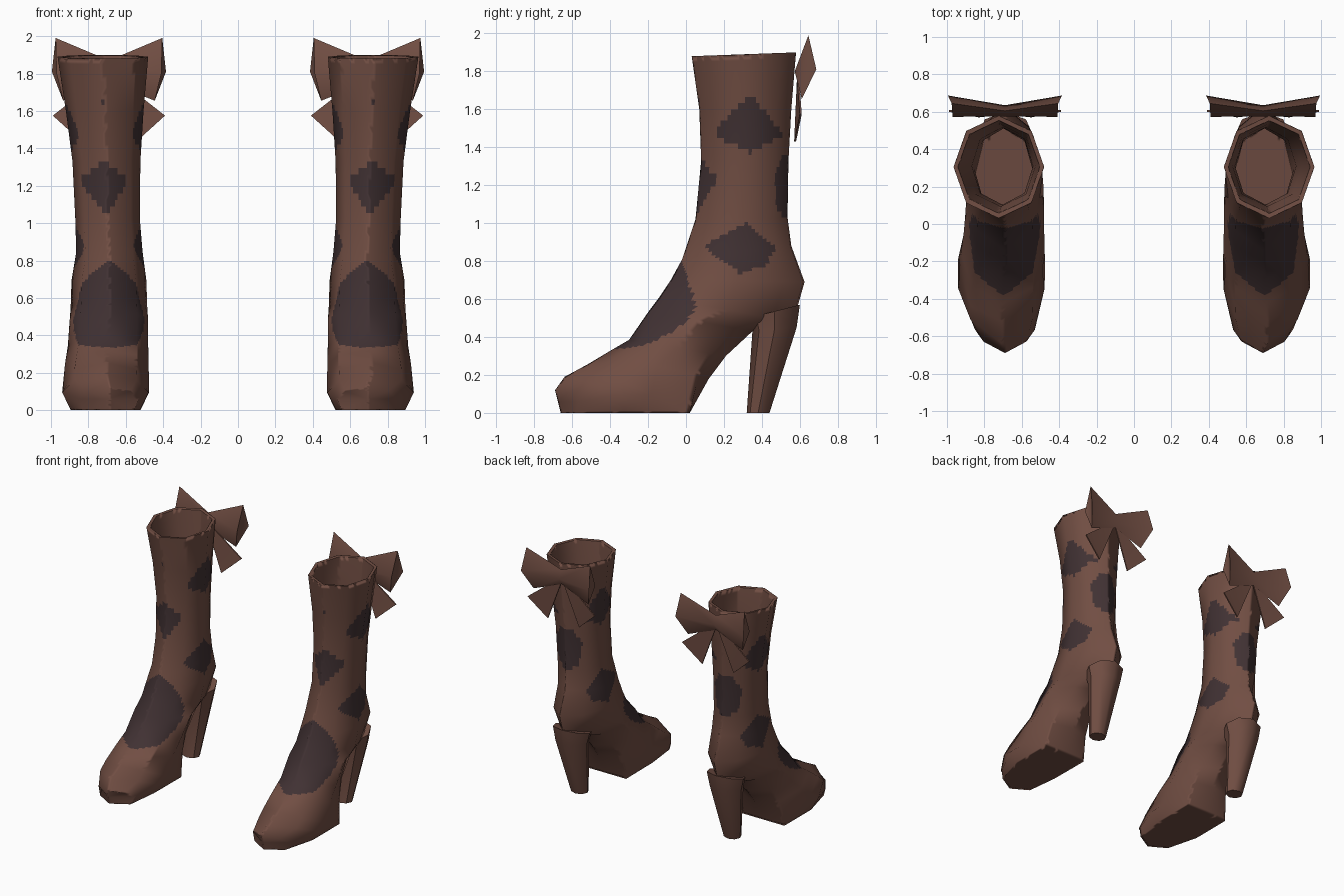
import bpy, bmesh, math

if "Cube" in bpy.data.objects:
    bpy.data.objects.remove(bpy.data.objects["Cube"])


def material(name, color):
    m = bpy.data.materials.new(name)
    m.diffuse_color = (*color, 1)
    m.use_nodes = True
    m.node_tree.nodes["Principled BSDF"].inputs["Base Color"].default_value = m.diffuse_color
    return m


BROWN = material("brown leather", (0.165, 0.076, 0.056))
DARK = material("dark patch", (0.052, 0.031, 0.033))


def ring(T, B, xl, xr, w=0.5, v=0.85, p=0.72, q=0.72, c=0.0):
    """Eight-sided section from T to B in (y, z); w, v place the side and lower corners,
    p, q set upper and lower widths, c pulls the sides back."""
    mid, hw = (xl + xr) / 2, (xr - xl) / 2
    out = []
    for f, t in ((0, 0), (p, 0.15), (1, w), (q, v), (0, 1), (-q, v), (-1, w), (-p, 0.15)):
        y = T[0] + (B[0] - T[0]) * t + c * f * f
        out.append((mid + f * hw, y, T[1] + (B[1] - T[1]) * t))
    return out


def inset(r, k):
    cx, cy = sum(p[0] for p in r) / 8, sum(p[1] for p in r) / 8
    return [(cx + (x - cx) * k, cy + (y - cy) * k, z - 0.003) for x, y, z in r]


def loft(rings, s):
    """Skin the rings, close both ends with fans; s = -1 mirrors across x."""
    bm = bmesh.new()
    vs = [[bm.verts.new((x * s, y, z)) for x, y, z in r] for r in rings]
    n = len(vs[0])
    for i, (a, b) in enumerate(zip(vs, vs[1:])):
        for j in range(n):
            k = (j + 1) % n
            f = bm.faces.new((a[j], a[k], b[k], b[j]))
            f.tag = True
    for r in (vs[0], vs[-1]):
        c = bm.verts.new((r[0].co + r[n // 2].co) / 2)
        for j in range(n):
            bm.faces.new((r[j], r[(j + 1) % n], c))
    bmesh.ops.recalc_face_normals(bm, faces=bm.faces)
    return bm


def finish(bm, name, mats, angle=45):
    me = bpy.data.meshes.new(name)
    bm.to_mesh(me)
    bm.free()
    ob = bpy.data.objects.new(name, me)
    bpy.context.collection.objects.link(ob)
    for m in mats:
        me.materials.append(m)
    for o in bpy.context.selected_objects:
        o.select_set(False)
    bpy.context.view_layer.objects.active = ob
    ob.select_set(True)
    bpy.ops.object.shade_smooth_by_angle(angle=math.radians(angle))
    return ob


def inside(poly, u, v):
    hit = False
    for (a, b), (c, d) in zip(poly, poly[1:] + poly[:1]):
        if (b > v) != (d > v) and u < (c - a) * (v - b) / (d - b) + a:
            hit = not hit
    return hit


# Leather shell sections from the opening down to the toe
shaft = [
    ring((0.03, 1.88), (0.58, 1.90), 0.48, 0.965),
    ring((0.07, 1.60), (0.555, 1.60), 0.505, 0.92),
    ring((0.08, 1.33), (0.54, 1.33), 0.522, 0.885),
    ring((0.05, 1.02), (0.535, 1.03), 0.525, 0.87),
    ring((-0.02, 0.81), (0.555, 0.88), 0.51, 0.865),
]
foot = [
    ring((-0.08, 0.70), (0.625, 0.69), 0.49, 0.89, q=0.65),
    ring((-0.14, 0.61), (0.565, 0.48), 0.485, 0.895, q=0.5),
    ring((-0.20, 0.53), (0.35, 0.43), 0.48, 0.90, q=0.6),
    ring((-0.30, 0.385), (0.21, 0.30), 0.48, 0.91, q=0.65),
    ring((-0.42, 0.315), (0.12, 0.18), 0.478, 0.925, v=0.9),
    ring((-0.52, 0.255), (0.02, 0.0), 0.475, 0.94, w=0.62, v=1, q=0.8),
    ring((-0.64, 0.19), (-0.45, 0.0), 0.478, 0.94, v=1, q=0.8, c=0.2),
    ring((-0.69, 0.12), (-0.66, 0.0), 0.53, 0.85, v=1, q=0.85, c=0.11),
]
lining = [inset(r, 0.9) for r in reversed(shaft)]

# Patch outlines: side ones in (y, z), the others in (x, z)
SIDE = [
    [(0.33, 1.675), (0.37, 1.64), (0.515, 1.47), (0.34, 1.37), (0.18, 1.45), (0.15, 1.49)],
    [(0.32, 1.0), (0.48, 0.87), (0.42, 0.78), (0.29, 0.73), (0.10, 0.87), (0.16, 0.92)],
]
FRONT = [
    [(0.72, 1.33), (0.84, 1.24), (0.83, 1.2), (0.70, 1.04), (0.60, 1.2), (0.595, 1.25)],
    [(0.70, 1.675), (0.755, 1.675), (0.73, 1.635)],
]
BACK = [(0.65, 1.36), (0.77, 1.36), (0.83, 1.25), (0.80, 1.07), (0.70, 1.02), (0.62, 1.07), (0.59, 1.25)]
INSTEP_SIDE = [(-0.03, 0.83), (0.055, 0.56), (0, 0.48), (-0.1, 0.41), (-0.22, 0.36),
               (-0.36, 0.33), (-0.6, 0.35), (-0.2, 0.9)]
INSTEP_FRONT = [(0.69, 0.80), (0.82, 0.71), (0.88, 0.62), (0.92, 0.45), (0.86, 0.34),
                (0.53, 0.335), (0.46, 0.42), (0.47, 0.62), (0.55, 0.72)]


def patched(x, y, z):
    if any(inside(p, y, z) for p in SIDE):
        return True
    if y < 0.25 and any(inside(p, x, z) for p in FRONT):
        return True
    if y > 0.35 and inside(BACK, x, z):
        return True
    return inside(INSTEP_SIDE, y, z) and inside(INSTEP_FRONT, x, z)


def boot_shell(side, s):
    bm = loft(lining + shaft + foot, s)
    bm.faces.ensure_lookup_table()
    quads = (len(lining + shaft + foot) - 1) * 8
    for f in bm.faces:      # slot 2 keeps the lining and its floor plain
        if f.index < 8 * len(lining) or quads <= f.index < quads + 8:
            f.material_index = 2
    source = finish(bm.copy(), "normal_helper", [BROWN])
    source.hide_render = True
    bmesh.ops.subdivide_edges(bm, edges=bm.edges[:], cuts=8, use_grid_fill=True)
    for f in bm.faces:
        x, y, z = f.calc_center_median()
        if f.material_index == 0 and patched(x * s, y, z):
            f.material_index = 1
    ob = finish(bm, side + "_boot_shell", [BROWN, DARK, BROWN], 180)
    # Smooth shading follows the coarse sections
    mod = ob.modifiers.new("normals", 'DATA_TRANSFER')
    mod.object = source
    mod.use_loop_data = True
    mod.data_types_loops = {'CUSTOM_NORMAL'}
    mod.loop_mapping = 'POLYINTERP_NEAREST'
    bpy.ops.object.modifier_apply(modifier=mod.name)
    bpy.data.objects.remove(source)


heel = [
    ring((0.33, 0.50), (0.60, 0.57), 0.535, 0.84),
    ring((0.35, 0.43), (0.583, 0.45), 0.56, 0.82),
    ring((0.32, 0.0), (0.44, 0.0), 0.615, 0.75),
]


def bow_section(u):
    """Diamond section; u = -1..1 along the bow, pinched at the knot."""
    k = abs(u)
    side = 1 if u > 0 else -1
    tip = ((0.285, 0.645, 1.99), (0.305, 0.687, 1.81), (0.245, 0.61, 1.655), (0.28, 0.573, 1.80))
    knot = ((0, 0.605, 1.87), (0, 0.635, 1.805), (0, 0.60, 1.75), (0, 0.575, 1.805))
    return [(0.69 + side * a[0] * k, b[1] + (a[1] - b[1]) * k, b[2] + (a[2] - b[2]) * k)
            for a, b in zip(tip, knot)]


for side, s in (("left", -1), ("right", 1)):
    boot_shell(side, s)
    finish(loft(heel, s), side + "_heel", [BROWN])
    finish(loft([bow_section(u) for u in (-1, 0, 1)], s), side + "_bow", [BROWN], 60)
    # Ribbon tails hanging below the knot
    for d, label in ((-1, "inner"), (1, "outer")):
        pts = ((0.05, 0.59, 1.77), (0.30, 0.605, 1.575), (0.14, 0.575, 1.43), (0.005, 0.59, 1.77))
        rings = [[(0.69 + d * x, y + o, z) for x, y, z in pts] for o in (-0.005, 0.005)]
        finish(loft(rings, s), f"{side}_{label}_bow_tail", [BROWN], 30)
